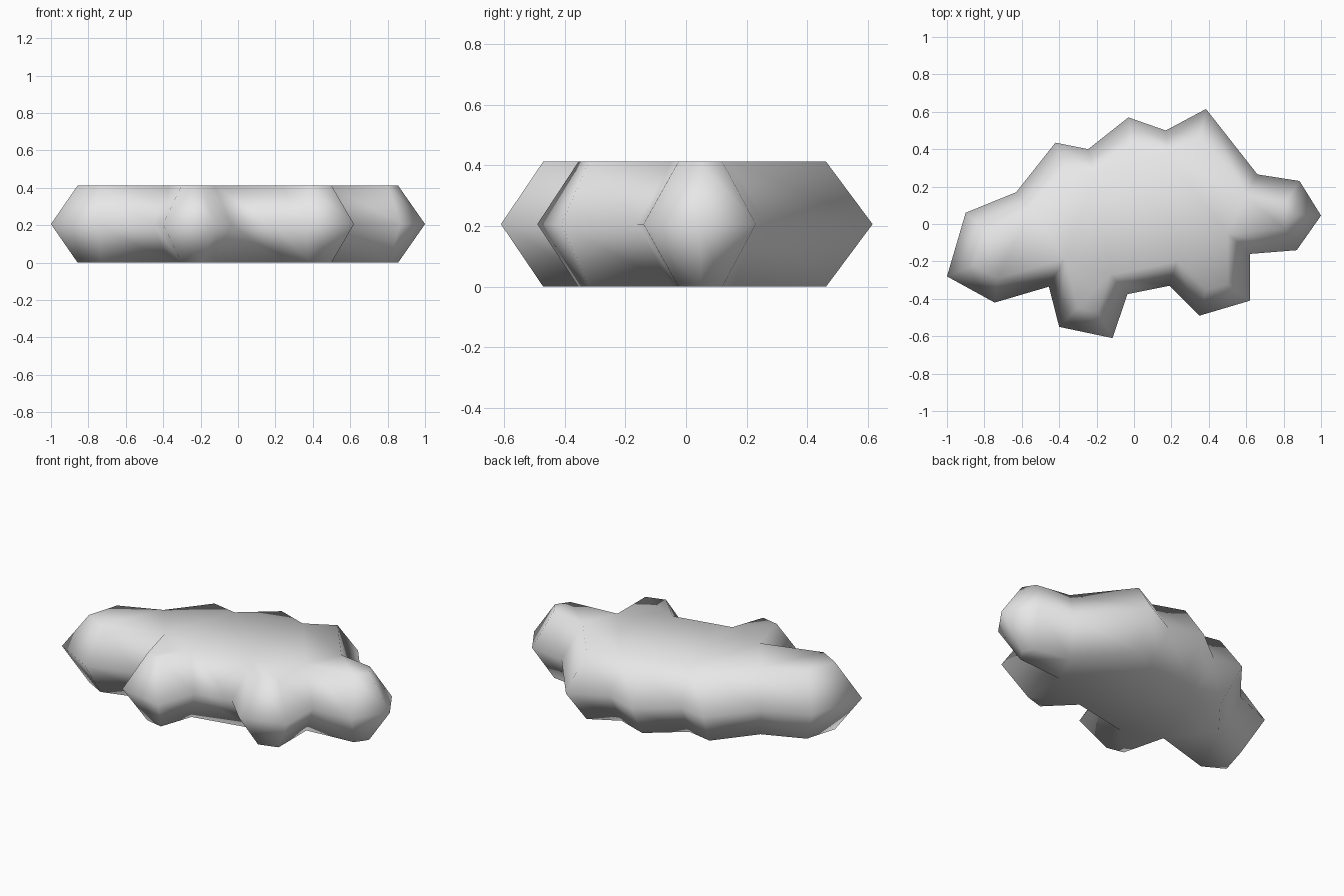
import bpy
import bmesh
from mathutils import Vector

cube = bpy.data.objects.get("Cube")
if cube:
    bpy.data.objects.remove(cube, do_unlink=True)

HEIGHT = 0.412
INSET = 0.12

# Puffy outline at mid height, clockwise seen from above
OUTLINE = [
    (-1, -.28), (-.9, .06), (-.63, .17), (-.42, .435), (-.245, .4),
    (-.03, .57), (.17, .5), (.385, .615), (.66, .265), (.885, .23),
    (1, .045), (.87, -.14), (.62, -.16), (.62, -.41), (.35, -.49),
    (.19, -.33), (-.035, -.375), (-.115, -.61), (-.4, -.55),
    (-.455, -.335), (-.745, -.42),
]


def inset_outline(points, distance):
    """Move every edge inwards by the same distance, with mitred corners."""
    result = []
    for i, p in enumerate(points):
        before = (p - points[i - 1]).normalized()
        after = (points[(i + 1) % len(points)] - p).normalized()
        n1 = Vector((before.y, -before.x))
        n2 = Vector((after.y, -after.x))
        result.append(p + (n1 + n2) * distance / (1 + n1.dot(n2)))
    return result


# Cloud body: flat inset top and bottom, ridge around the middle
middle = [Vector(p) for p in OUTLINE]
inner = inset_outline(middle, INSET)
bm = bmesh.new()
rings = [
    [bm.verts.new((p.x, p.y, z)) for p in ring]
    for ring, z in ((inner, 0), (middle, HEIGHT / 2), (inner, HEIGHT))
]
for low, high in zip(rings, rings[1:]):
    for i in range(len(low)):
        bm.faces.new((low[i - 1], low[i], high[i], high[i - 1]))
caps = [bm.faces.new(rings[0]), bm.faces.new(rings[-1])]
bmesh.ops.recalc_face_normals(bm, faces=bm.faces)
bmesh.ops.triangulate(bm, faces=caps)
for face in bm.faces:
    face.smooth = True

mesh = bpy.data.meshes.new("cloud")
bm.to_mesh(mesh)
bm.free()
cloud = bpy.data.objects.new("cloud", mesh)
bpy.context.collection.objects.link(cloud)

# Cloud colour
grey = bpy.data.materials.new("pale grey")
grey.use_nodes = True
colour = (0.8, 0.8, 0.8, 1)
grey.diffuse_color = colour
grey.node_tree.nodes["Principled BSDF"].inputs["Base Color"].default_value = colour
mesh.materials.append(grey)
